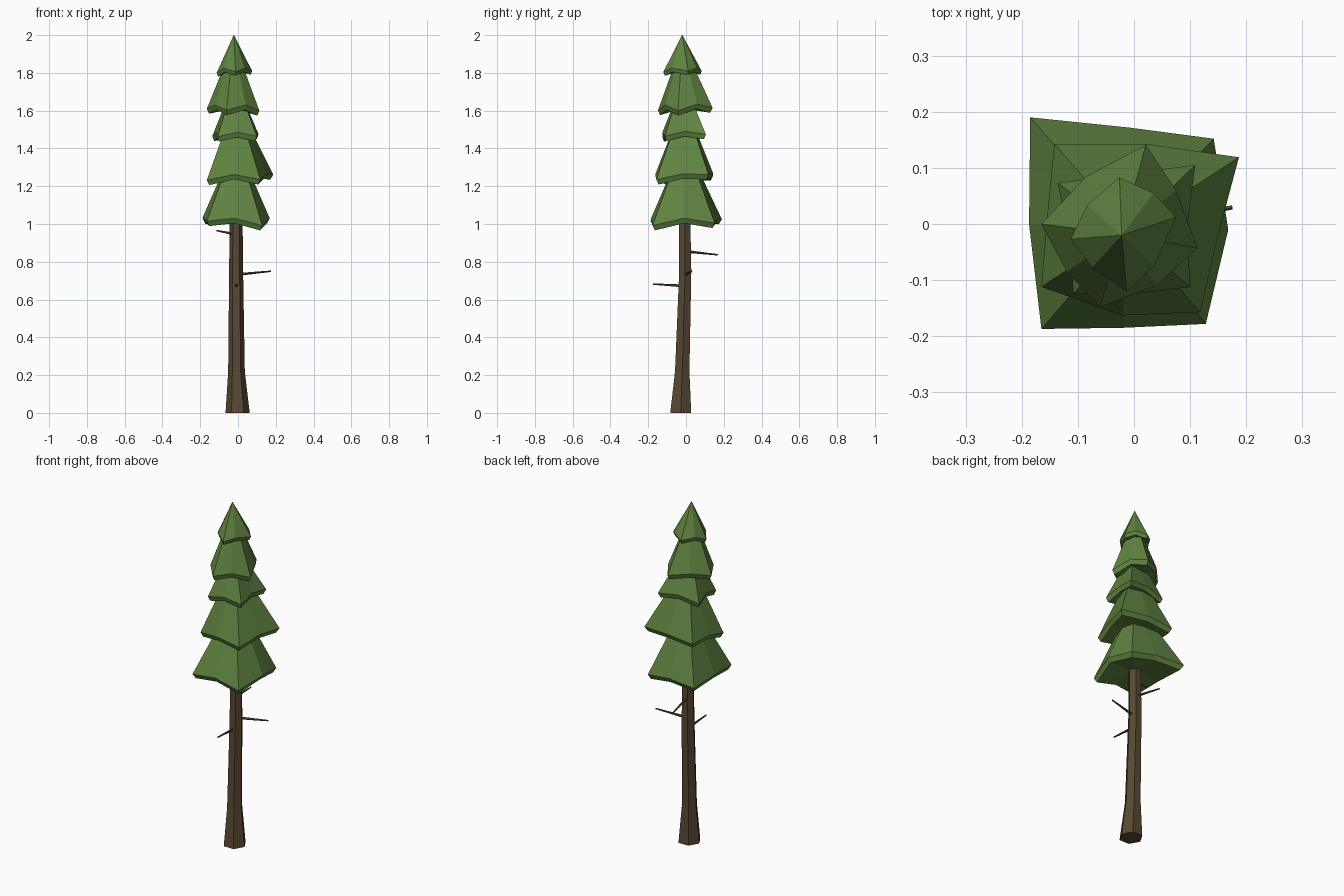
import bpy, bmesh, math
from mathutils import Vector


def material(name, rgb):
    m = bpy.data.materials.new(name)
    m.diffuse_color = (*rgb, 1)
    return m


GREEN = material("needle green", (0.115, 0.225, 0.052))
BROWN = material("bark brown", (0.098, 0.064, 0.031))


def loft(name, rings, mat, bottom=None):
    """Skin a stack of equal-sized rings (bottom to top) and close both ends."""
    bm = bmesh.new()
    vs = [[bm.verts.new(p) for p in ring] for ring in rings]
    n = len(vs[0])
    for a, b in zip(vs, vs[1:]):
        for i in range(n):
            j = (i + 1) % n
            bm.faces.new((a[i], a[j], b[j], b[i]))
    bm.faces.new(vs[-1])
    if bottom is None:
        bm.faces.new(vs[0][::-1])
    else:
        c = bm.verts.new(bottom)
        for i in range(n):
            bm.faces.new((vs[0][(i + 1) % n], vs[0][i], c))
    bmesh.ops.recalc_face_normals(bm, faces=bm.faces)
    me = bpy.data.meshes.new(name)
    bm.to_mesh(me)
    bm.free()
    me.materials.append(mat)
    ob = bpy.data.objects.new(name, me)
    bpy.context.collection.objects.link(ob)
    return ob


# Trunk: flared, slightly leaning six-sided column
def hexagon(x, y, z, r):
    return [(x + r * math.cos(k * math.pi / 3), y + r * math.sin(k * math.pi / 3), z)
            for k in range(6)]


loft("trunk", [hexagon(-0.002, -0.028, 0, 0.064), hexagon(-0.008, -0.02, 0.22, 0.044),
               hexagon(-0.01, -0.004, 0.75, 0.037), hexagon(-0.01, -0.008, 1.15, 0.033)], BROWN)


# Dead twigs: thin tapered sticks
def twig(name, a, b):
    a, b = Vector(a), Vector(b)
    d = (b - a).normalized()
    u = d.cross(Vector((0, 0, 1))).normalized()
    v = d.cross(u)
    loft(name, [[p + r * (u * math.cos(t) + v * math.sin(t))
                 for t in (k * math.tau / 5 for k in range(5))]
                for p, r in ((a, 0.008), (b, 0.004))], BROWN)


twig("twig_right", (0, -0.002, 0.733), (0.175, 0.03, 0.75))
twig("twig_back", (-0.01, 0, 0.855), (-0.035, 0.168, 0.837))
twig("twig_front", (-0.01, -0.01, 0.672), (-0.008, -0.175, 0.682))
twig("twig_left", (-0.01, -0.01, 0.945), (-0.113, -0.035, 0.965))


# Foliage tier: four drooping corners with raised midpoints, a turned-in lip and a tapering top
def tier(name, rim, centre, top_z, top_scale, lip=0.026):
    cx, cy = centre

    def scaled(p, s):
        return cx + (p[0] - cx) * s, cy + (p[1] - cy) * s

    low = [(*scaled(p, 0.92), p[2] - lip) for p in rim]
    top = [(*scaled(p, top_scale), top_z) for p in rim]
    mean = sum(p[2] for p in low) / len(low)
    loft(name, [low, rim, top], GREEN, (cx, cy, mean + 0.02))


tier("foliage_1",
     [(0.168, -0.01, 1.03), (0.142, 0.152, 1.005), (-0.01, 0.172, 1.03), (-0.185, 0.19, 1.025),
      (-0.187, 0, 1.035), (-0.165, -0.187, 1.015), (-0.02, -0.185, 1.03), (0.128, -0.178, 0.992)],
     (-0.01, -0.008), 1.33, 0.27)
tier("foliage_2",
     [(0.15, -0.02, 1.265), (0.187, 0.119, 1.262), (0.02, 0.143, 1.27), (-0.142, 0.143, 1.255),
      (-0.155, 0.01, 1.26), (-0.165, -0.112, 1.232), (-0.02, -0.163, 1.262), (0.118, -0.157, 1.235)],
     (-0.01, -0.01), 1.55, 0.27)
tier("foliage_3",
     [(0.095, -0.005, 1.49), (0.109, 0.105, 1.475), (-0.01, 0.09, 1.49), (-0.136, 0.073, 1.465),
      (-0.115, -0.03, 1.485), (-0.108, -0.125, 1.462), (-0.005, -0.125, 1.485), (0.1, -0.112, 1.465)],
     (-0.015, -0.015), 1.68, 0.3)
tier("foliage_4",
     [(0.113, -0.043, 1.6), (0.075, 0.06, 1.635), (0.021, 0.141, 1.615), (-0.085, 0.085, 1.63),
      (-0.165, 0, 1.61), (-0.12, -0.085, 1.63), (-0.061, -0.148, 1.602), (0.04, -0.11, 1.63)],
     (-0.022, -0.018), 1.85, 0.32)
tier("foliage_top",
     [(0.075, 0.012, 1.81), (0.035, 0.055, 1.825), (-0.026, 0.083, 1.81), (-0.083, 0.034, 1.825),
      (-0.113, -0.027, 1.8), (-0.075, -0.078, 1.825), (-0.013, -0.12, 1.805), (0.036, -0.075, 1.825)],
     (-0.022, -0.02), 2.0, 0.01, 0.02)
